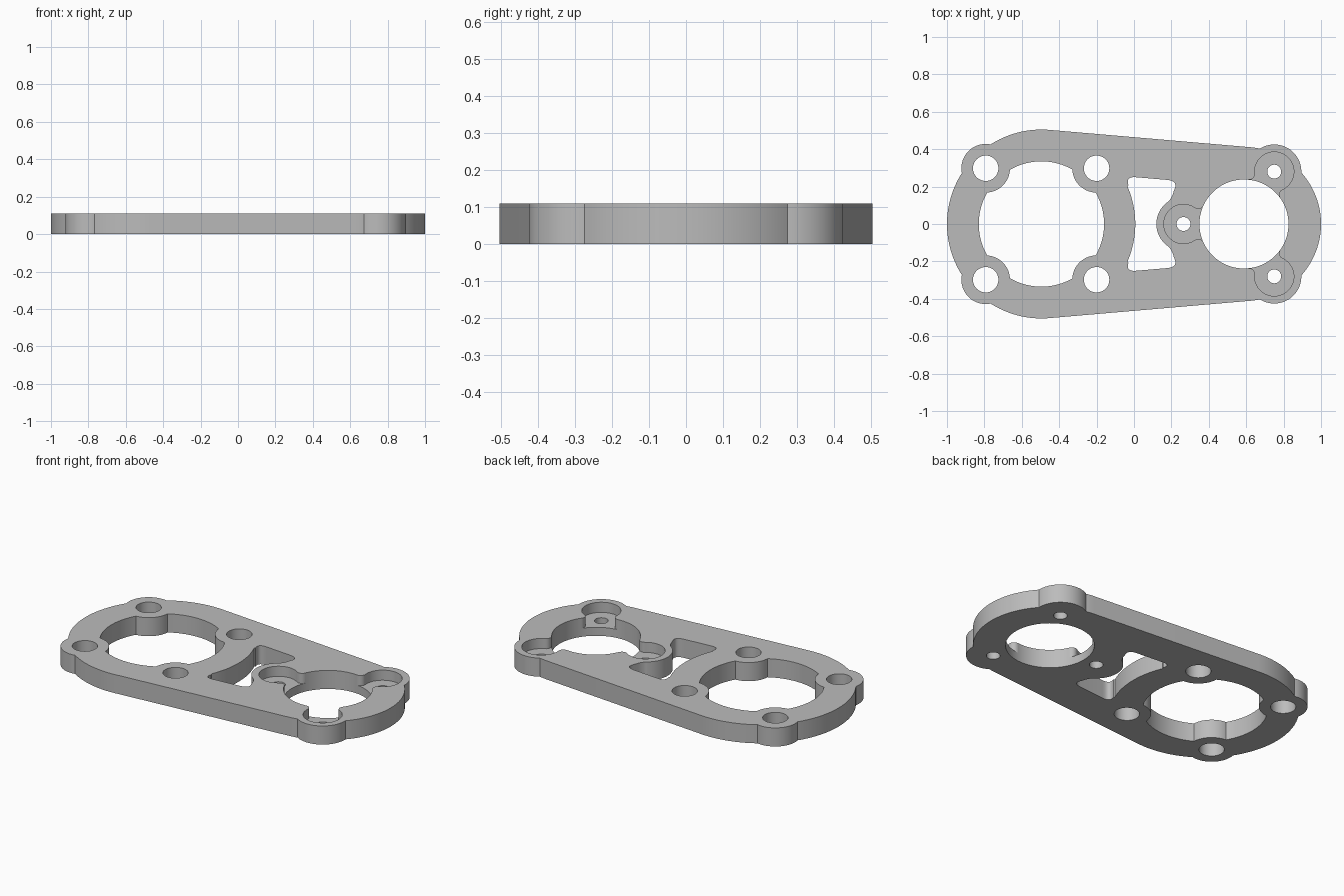
import bpy, bmesh
from math import sin, cos, pi, atan2, asin, sqrt, radians
from mathutils import Vector

if "Cube" in bpy.data.objects:
    bpy.data.objects.remove(bpy.data.objects["Cube"])

THICK, FLOOR = 0.11, 0.05
BIG, SMALL = Vector((-0.495, 0)), Vector((0.588, 0))
BIG_R, SMALL_R = 0.505, 0.412
BORE_R, POCKET_R, FILLET, REACH = 0.238, 0.105, 0.03, 0.3235


def arc(c, r, a0, a1, n=24):
    return [Vector((c[0] + r * cos(a0 + (a1 - a0) * i / n),
                    c[1] + r * sin(a0 + (a1 - a0) * i / n))) for i in range(n + 1)]


def circle(c, r, n=96):
    return arc(c, r, 0, 2 * pi, n)[:-1]


def bend(p, q, s, n=8):
    p, q, s = Vector(p), Vector(q), Vector(s)
    return [p * (1 - t) ** 2 + q * 2 * t * (1 - t) + s * t * t
            for t in (i / n for i in range(n + 1))]


def prism(name, outline, z0, z1):
    bm = bmesh.new()
    face = bm.faces.new([bm.verts.new((p[0], p[1], z0)) for p in outline])
    side = bmesh.ops.extrude_face_region(bm, geom=[face])["geom"]
    bmesh.ops.translate(bm, vec=(0, 0, z1 - z0),
                        verts=[v for v in side if isinstance(v, bmesh.types.BMVert)])
    bmesh.ops.recalc_face_normals(bm, faces=bm.faces)
    mesh = bpy.data.meshes.new(name)
    bm.to_mesh(mesh)
    bm.free()
    ob = bpy.data.objects.new(name, mesh)
    bpy.context.collection.objects.link(ob)
    return ob


def combine(ob, tool, operation):
    mod = ob.modifiers.new(operation, 'BOOLEAN')
    mod.operation, mod.solver, mod.object = operation, 'EXACT', tool
    bpy.context.view_layer.objects.active = ob
    bpy.ops.object.modifier_apply(modifier=mod.name)
    bpy.data.objects.remove(tool)


# Body: two round ends joined by tangent sides
lean = asin((BIG_R - SMALL_R) / (SMALL.x - BIG.x))
tangent = pi / 2 - lean
plate = prism("mounting_plate",
              arc(SMALL, SMALL_R, -tangent, tangent, 64)
              + arc(BIG, BIG_R, tangent, 2 * pi - tangent, 80), -0.1, 0.3)

# Ears around the bolt holes, then trim to thickness
big_bolts = [(x, y) for x in (-0.793, -0.2) for y in (0.298, -0.298)]
pocket_angles = [radians(a) for a in (60, 180, 300)]
pockets = [SMALL + REACH * Vector((cos(a), sin(a))) for a in pocket_angles]
for c in big_bolts[:2]:
    combine(plate, prism("ear", circle(c, 0.13), -0.15, 0.35), 'UNION')
for c in (pockets[0], pockets[2]):
    combine(plate, prism("ear", circle(c, 0.145), -0.15, 0.35), 'UNION')
slab = prism("slab", [(-2, -2), (2, -2), (2, 2), (-2, 2)], 0, THICK)
combine(plate, slab, 'INTERSECT')

# Large bore, leaving the four ears standing inside it
bore = prism("large_bore", circle(BIG, 0.335, 128), -0.2, 0.3)
for c in big_bolts:
    combine(bore, prism("ear", circle(c, 0.13), -0.3, 0.4), 'DIFFERENCE')
combine(plate, bore, 'DIFFERENCE')
for c in big_bolts:
    combine(plate, prism("bolt_hole", circle(c, 0.068, 48), -0.2, 0.3), 'DIFFERENCE')

# Window between the bores, wrapped around the central boss
half = (arc(BIG, BIG_R - 0.003, 0, asin(0.2 / BIG_R), 12)
        + bend((-0.03, 0.208), (-0.045, 0.255), (0.01, 0.25))
        + bend((0.175, 0.236), (0.24, 0.231), (0.214, 0.18))
        + bend((0.206, 0.155), (0.197, 0.133), (0.182, 0.119), 4)
        + arc(pockets[1], 0.145, radians(126), pi, 14))
mirrored = [Vector((p.x, -p.y)) for p in reversed(half[1:-1])]
combine(plate, prism("window", half + mirrored, -0.2, 0.3), 'DIFFERENCE')

# Small bore with three blended screw pockets
combine(plate, prism("small_bore", circle(SMALL, BORE_R), -0.2, 0.3), 'DIFFERENCE')
d1, d2 = POCKET_R + FILLET, BORE_R + FILLET
along = (REACH ** 2 + d1 ** 2 - d2 ** 2) / (2 * REACH)
rise = sqrt(d1 ** 2 - along ** 2)
# Local frame: pocket centre at the origin, bore centre along +x
turn = atan2(rise, along)
back = atan2(rise, along - REACH)
side = (arc((along, -rise), FILLET, back * -1 + pi, pi - turn, 8))
low = [Vector((REACH, 0))] + arc((along, -rise), FILLET, atan2(rise, REACH - along),
                                 pi - turn, 8)
high = [Vector((p.x, -p.y)) for p in reversed(low[1:])]
outline = low + arc((0, 0), POCKET_R, 2 * pi - turn, turn, 48)[1:-1] + high
for a, c in zip(pocket_angles, pockets):
    u = Vector((-cos(a), -sin(a)))
    v = Vector((-u.y, u.x))
    shape = [c + u * p.x + v * p.y for p in outline]
    combine(plate, prism("pocket", shape, FLOOR, 0.3), 'DIFFERENCE')
    combine(plate, prism("screw_hole", circle(c, 0.037, 40), -0.2, 0.3), 'DIFFERENCE')

# Plain grey finish, smooth curved walls with crisp rims
grey = bpy.data.materials.new("grey_metal")
grey.use_nodes = True
colour = (0.5, 0.5, 0.5, 1)
grey.diffuse_color = colour
grey.node_tree.nodes["Principled BSDF"].inputs["Base Color"].default_value = colour
plate.data.materials.clear()
plate.data.materials.append(grey)
bpy.ops.object.select_all(action='DESELECT')
plate.select_set(True)
bpy.context.view_layer.objects.active = plate
bpy.ops.object.shade_smooth_by_angle(angle=radians(30))
